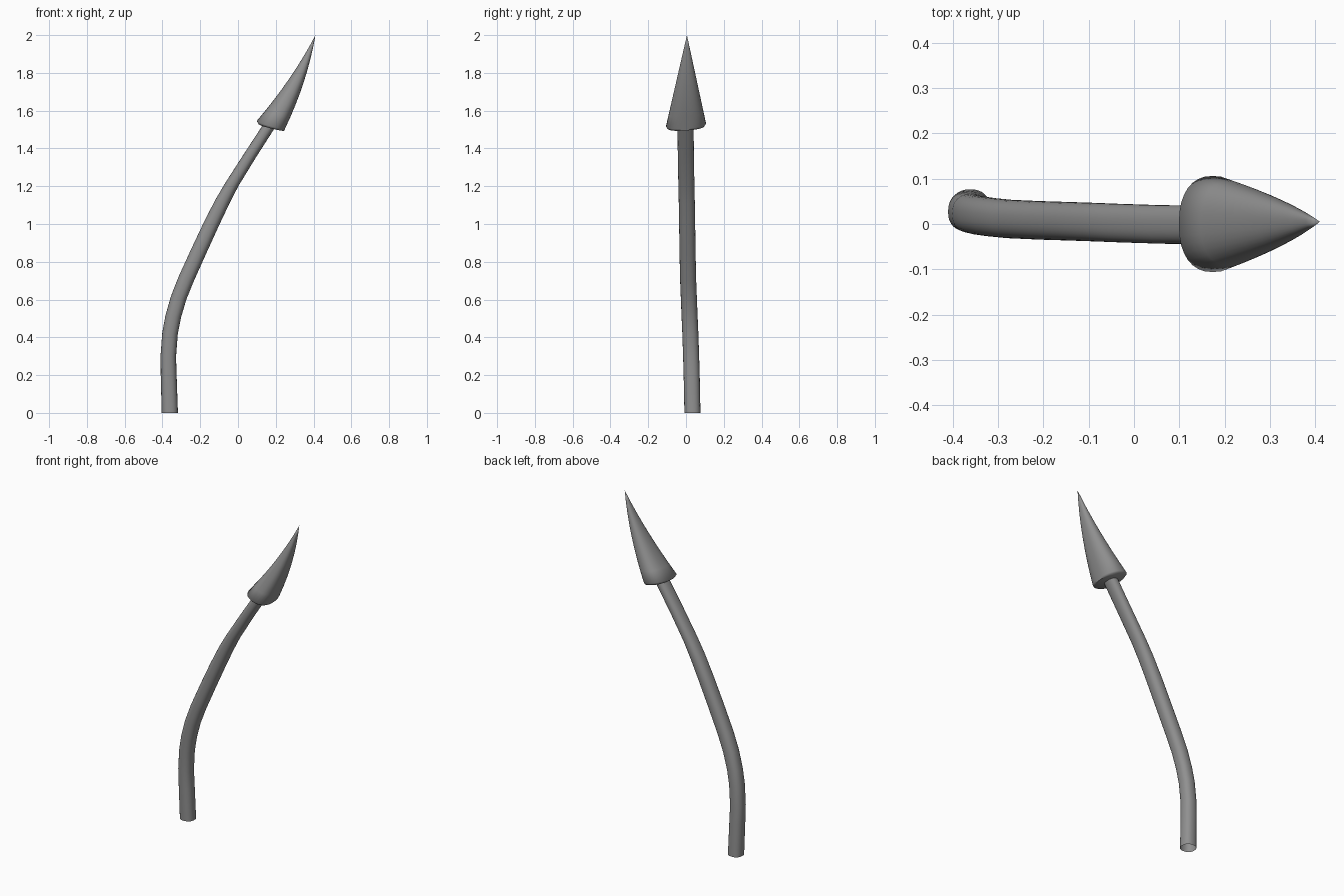
import bpy, bmesh, math

if "Cube" in bpy.data.objects:
    bpy.data.objects.remove(bpy.data.objects["Cube"])

SIDES = 32

grey = bpy.data.materials.new("dark_grey")
grey.diffuse_color = (0.28, 0.28, 0.28, 1.0)
grey.use_nodes = True
grey.node_tree.nodes["Principled BSDF"].inputs["Base Color"].default_value = grey.diffuse_color


def soft(v):
    """Slightly squared-off circle coordinate."""
    return math.copysign(abs(v) ** 0.86, v)


def loft(name, rings, tip=None, smooth_angle=35):
    """Skin rounded rings (x, y, z, rx, ry, slope_x, slope_y); with a tip, close both ends."""
    bm = bmesh.new()
    loops = []
    for x, y, z, rx, ry, sx, sy in rings:
        loop = []
        for i in range(SIDES):
            a = 2 * math.pi * i / SIDES
            dx, dy = rx * soft(math.cos(a)), ry * soft(math.sin(a))
            loop.append(bm.verts.new((x + dx, y + dy, z + sx * dx + sy * dy)))
        loops.append(loop)
    for lo, hi in zip(loops, loops[1:]):
        for i in range(SIDES):
            j = (i + 1) % SIDES
            bm.faces.new((lo[i], lo[j], hi[j], hi[i]))
    if tip:
        bm.faces.new(loops[0][::-1])
        point = bm.verts.new(tip)
        for i in range(SIDES):
            bm.faces.new((loops[-1][i], loops[-1][(i + 1) % SIDES], point))
    mesh = bpy.data.meshes.new(name)
    bm.to_mesh(mesh)
    bm.free()
    mesh.materials.append(grey)
    obj = bpy.data.objects.new(name, mesh)
    bpy.context.collection.objects.link(obj)
    bpy.ops.object.select_all(action='DESELECT')
    bpy.context.view_layer.objects.active = obj
    obj.select_set(True)
    bpy.ops.object.shade_smooth_by_angle(angle=math.radians(smooth_angle))
    return obj


# Curved shaft, open at the foot: centre x, y, z, half width in x, tilt of the ring
shaft_path = [
    (-0.361, 0.034, 0.00, 0.043, 0.0),
    (-0.367, 0.030, 0.20, 0.042, 0.0),
    (-0.369, 0.027, 0.30, 0.041, -0.05),
    (-0.360, 0.023, 0.42, 0.041, -0.10),
    (-0.343, 0.019, 0.51, 0.041, -0.15),
    (-0.314, 0.015, 0.61, 0.041, -0.20),
    (-0.274, 0.011, 0.71, 0.041, -0.25),
    (-0.206, 0.008, 0.86, 0.040, -0.28),
    (-0.141, 0.006, 1.00, 0.039, -0.28),
    (-0.082, 0.004, 1.12, 0.037, -0.28),
    (-0.032, 0.002, 1.21, 0.034, -0.28),
    (0.062, -0.001, 1.36, 0.032, -0.28),
    (0.172, -0.002, 1.53, 0.031, -0.28),
]
loft("shaft", [(x, y, z, rx, 0.0425, s, 0.0) for x, y, z, rx, s in shaft_path])

# Pointed head: narrow rim underneath, then a cone bending upward to the tip
TIP = (0.41, 0.005, 2.0)
BASE = (0.174, 0.0, 1.525)
BEND = 0.019
head_rings = [(0.177, 0.0, 1.512, 0.068, 0.096, -0.25, 0.07)]
for k in range(8):
    t = k / 8
    bend = BEND * 4 * t * (1 - t)
    x, y, z = (b + (p - b) * t for b, p in zip(BASE, TIP))
    head_rings.append((x + bend, y, z, 0.075 * (1 - t), 0.106 * (1 - t), -0.27, 0.07))
loft("arrow_head", head_rings, TIP, 80)
